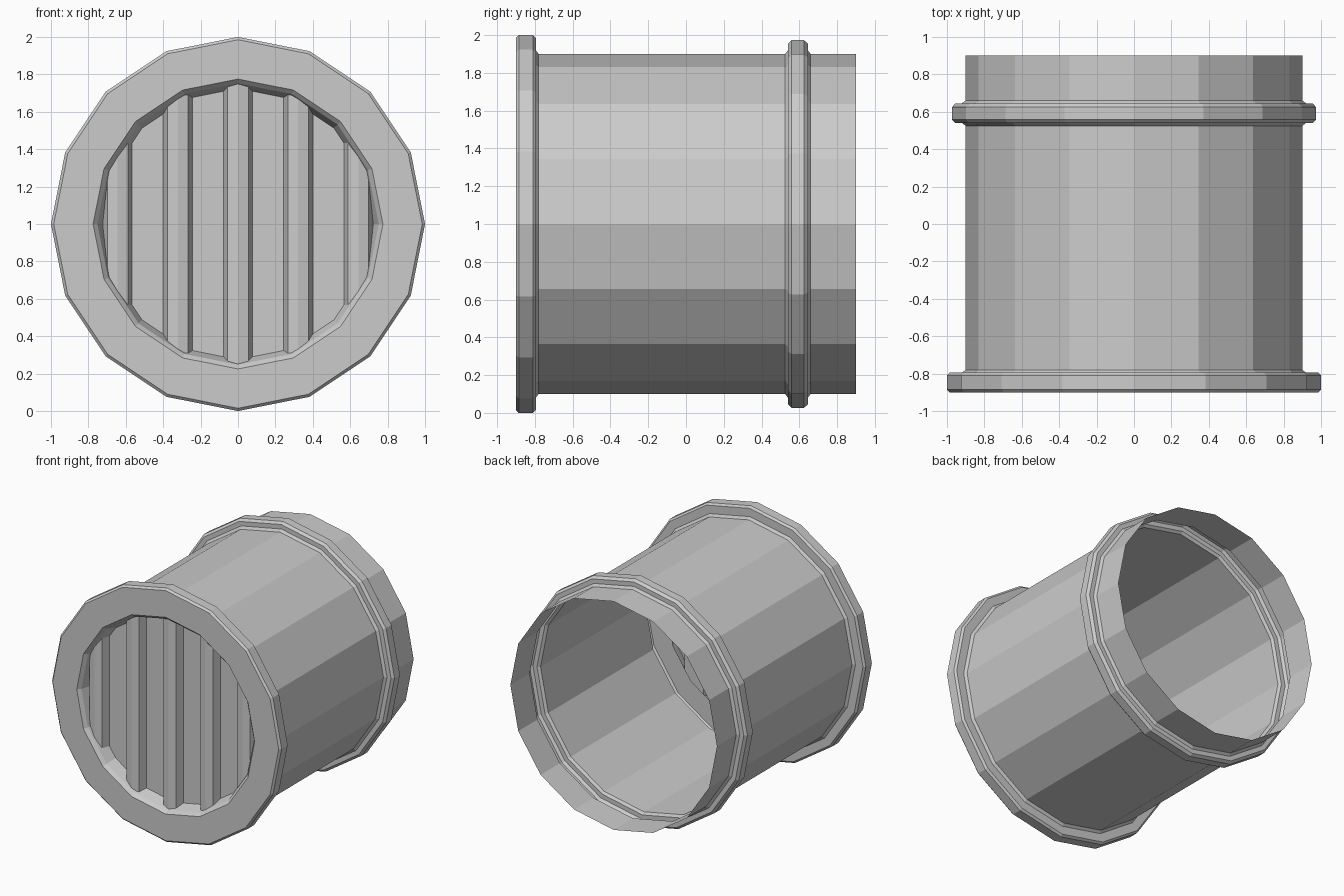
import bpy, bmesh
from math import sin, cos, pi
from mathutils import Vector

cube = bpy.data.objects.get("Cube")
if cube:
    bpy.data.objects.remove(cube)

SIDES = 16
CENTRE = Vector((0, 0, 1))

grey = bpy.data.materials.new("plain_grey")
grey.use_nodes = True
grey.diffuse_color = (0.6, 0.6, 0.6, 1)
grey.node_tree.nodes["Principled BSDF"].inputs["Base Color"].default_value = grey.diffuse_color


def finish(name, bm):
    mesh = bpy.data.meshes.new(name)
    bm.to_mesh(mesh)
    bm.free()
    mesh.materials.append(grey)
    obj = bpy.data.objects.new(name, mesh)
    bpy.context.collection.objects.link(obj)
    return obj


def lathe(name, profile):
    """Sweep (radius, y) points around the y axis in flat facets."""
    bm = bmesh.new()
    loops = []
    for r, y in profile:
        angles = [2 * pi * i / SIDES for i in range(SIDES)]
        loops.append([bm.verts.new(CENTRE + Vector((r * cos(a), y, r * sin(a)))) for a in angles])
    for a, b in zip(loops, loops[1:]):
        for i in range(SIDES):
            j = (i + 1) % SIDES
            bm.faces.new((a[i], a[j], b[j], b[i]))
    return finish(name, bm)


# Thin shell: tapered lip, front flange, barrel, raised collar, open end
LIP_BACK, LIP_FRONT = (0.725, -0.79), (0.752, -0.875)
flange = [LIP_BACK, LIP_FRONT, (0.775, -0.9), (0.985, -0.9), (1.0, -0.885),
          (1.0, -0.81), (0.985, -0.795), (0.92, -0.795), (0.9, -0.78)]
collar = [(0.9, 0.525), (0.92, 0.54), (0.955, 0.54), (0.973, 0.558),
          (0.973, 0.625), (0.955, 0.645), (0.92, 0.645), (0.9, 0.66)]
lathe("pipe_shell", flange + collar + [(0.9, 0.9)])

# Corrugated grille: one folded sheet with five ridged ribs
rib = [(-0.078, -0.79), (-0.055, -0.85), (0, -0.865), (0.055, -0.85), (0.078, -0.79)]
section = [(-0.8, -0.79)]
for k in range(-2, 3):
    section += [(0.322 * k + x, y) for x, y in rib]
section.append((0.8, -0.79))

bm = bmesh.new()
low = [bm.verts.new((x, y, 0)) for x, y in section]
high = [bm.verts.new((x, y, 2)) for x, y in section]
for i in range(len(section) - 1):
    bm.faces.new((low[i], low[i + 1], high[i + 1], high[i]))

# Trim the sheet to the facets of the tapered lip
apothem = cos(pi / SIDES)
slope = (LIP_FRONT[0] - LIP_BACK[0]) * apothem / (LIP_BACK[1] - LIP_FRONT[1])
for i in range(SIDES):
    a = 2 * pi * (i + 0.5) / SIDES
    out = Vector((cos(a), 0, sin(a)))
    point = CENTRE + out * LIP_BACK[0] * apothem + Vector((0, LIP_BACK[1], 0))
    bmesh.ops.bisect_plane(bm, geom=bm.verts[:] + bm.edges[:] + bm.faces[:], plane_co=point,
                           plane_no=out + Vector((0, slope, 0)), clear_outer=True)
finish("front_grille", bm)
